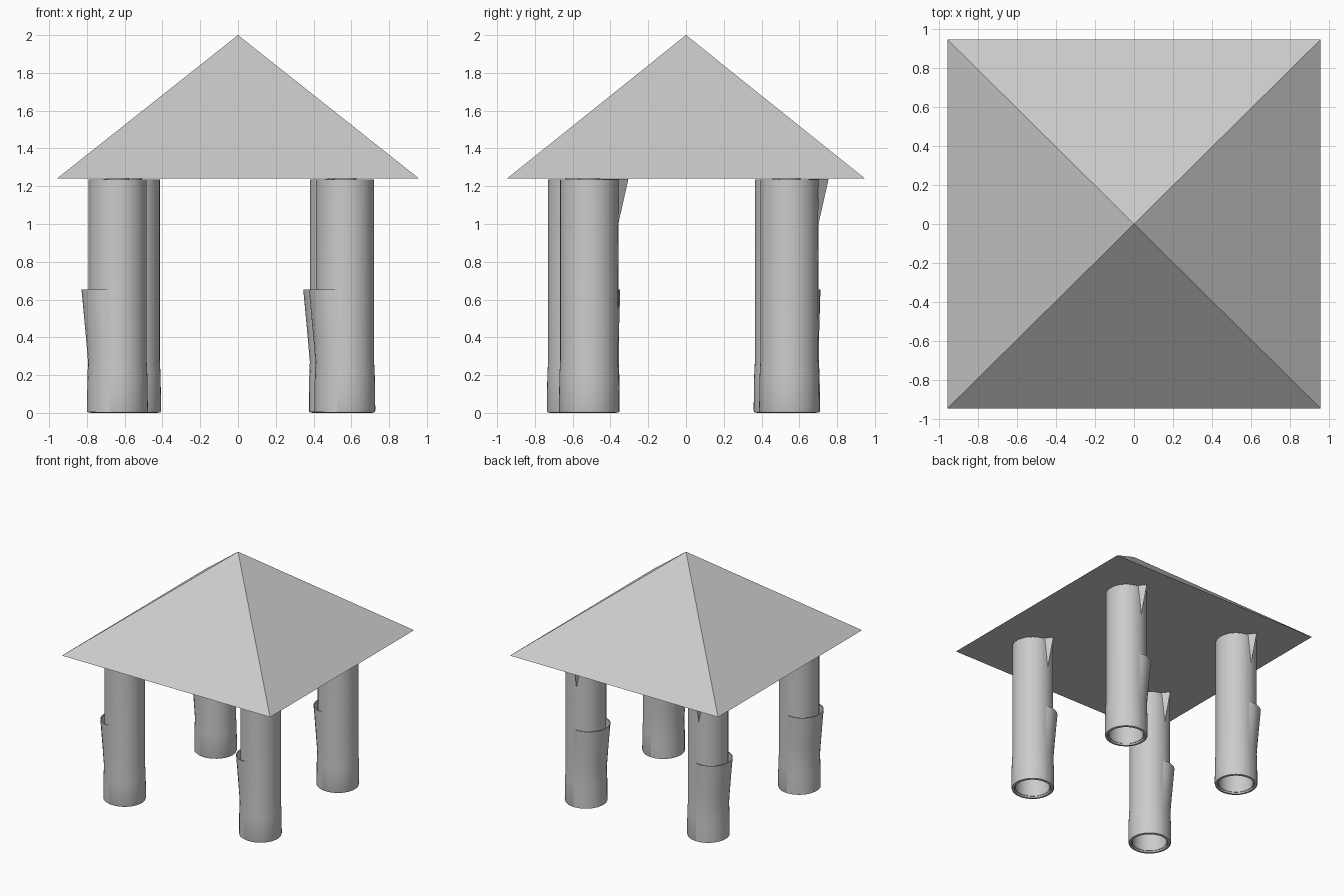
import bpy, bmesh, math, random

random.seed(4)
cube = bpy.data.objects.get("Cube")
if cube:
    bpy.data.objects.remove(cube, do_unlink=True)

grey = bpy.data.materials.new("plain_grey")
grey.use_nodes = True
grey.diffuse_color = (0.6, 0.6, 0.6, 1)
grey.node_tree.nodes["Principled BSDF"].inputs["Base Color"].default_value = (0.6, 0.6, 0.6, 1)


def finish(bm, name, smooth=True):
    """Turn a bmesh into a grey mesh, keeping its sharp edges."""
    mesh = bpy.data.meshes.new(name)
    bmesh.ops.remove_doubles(bm, verts=bm.verts, dist=0.0001)
    bmesh.ops.recalc_face_normals(bm, faces=bm.faces)
    bm.to_mesh(mesh)
    bm.free()
    mesh.materials.append(grey)
    if smooth:
        mesh.shade_smooth()
        mesh.set_sharp_from_angle(angle=math.radians(30))
    return mesh


def place(mesh, name, location=(0, 0, 0)):
    obj = bpy.data.objects.new(name, mesh)
    obj.location = location
    bpy.context.collection.objects.link(obj)


def lathe(name, profile, start=0, end=360, steps=48, bulge=None, ragged=0):
    """Sweep (radius, height) points round z; bulge widens, ragged tears the first edge."""
    bm = bmesh.new()
    tears = [random.uniform(-ragged, ragged) for _ in profile]
    rows = []
    for i in range(steps + 1):
        s = i / steps
        row = []
        for (r, z), tear in zip(profile, tears):
            a = math.radians(start + (end - start) * s + (tear if i == 0 else 0))
            rr = r + (bulge(s, z) if bulge else 0)
            row.append(bm.verts.new((rr * math.cos(a), rr * math.sin(a), z)))
        rows.append(row)
    for a, b in zip(rows, rows[1:]):
        for j in range(len(profile) - 1):
            bm.faces.new((a[j], b[j], b[j + 1], a[j + 1]))
    return finish(bm, name)


# Pyramid roof with a closed underside
bm = bmesh.new()
apex = bm.verts.new((0, 0, 2))
eaves = [bm.verts.new((x * 0.957, y * 0.946, 1.242))
         for x, y in ((-1, -1), (1, -1), (1, 1), (-1, 1))]
bm.faces.new(eaves[::-1])
for i in range(4):
    bm.faces.new((eaves[i], eaves[(i + 1) % 4], apex))
place(finish(bm, "roof", False), "roof")

# Hollow trunk, slightly wider at the foot, with a small peg meeting the roof
trunk = lathe("trunk", [
    (0.0, 1.243), (0.06, 1.243), (0.06, 1.235), (0.153, 1.235), (0.153, 0.28),
    (0.157, 0.2), (0.16, 0.015), (0.156, 0.002), (0.138, 0.0),
    (0.134, 0.012), (0.13, 0.012), (0.13, 1.2), (0.0, 1.2)])

# Thin bark sheet with a torn edge, on the back and right
bark = lathe("bark", [(0.1555, 0.02 + 0.0675 * i) for i in range(19)],
             82, 200, 20, ragged=5)

# Loose bark collar that opens outward at its top
def flare(s, z):
    lift = max(0, (z - 0.27) / 0.38)
    return 0.036 * lift * math.sin(math.pi * s) ** 0.7

collar = lathe("collar", [(0.162, 0.006), (0.161, 0.17), (0.157, 0.27),
                          (0.156, 0.4), (0.156, 0.52), (0.156, 0.652), (0.148, 0.65)],
               90, 255, 16, flare)

# Splinter leaning out of the trunk just below the roof
bm = bmesh.new()
tip, left, right, foot = [bm.verts.new(p) for p in (
    (-0.03, 0.208, 1.238), (-0.075, 0.13, 1.238), (0.015, 0.15, 1.238), (-0.02, 0.15, 0.98))]
for face in ((tip, right, left), (tip, left, foot), (tip, foot, right), (left, right, foot)):
    bm.faces.new(face)
splinter = finish(bm, "splinter", False)

# Four identical posts
posts = {"front_right": (-0.637, -0.577), "front_left": (0.567, -0.513),
         "back_right": (-0.567, 0.518), "back_left": (0.537, 0.547)}
for corner, (x, y) in posts.items():
    for part in (trunk, bark, collar, splinter):
        place(part, f"{corner}_{part.name}", (x, y, 0))
